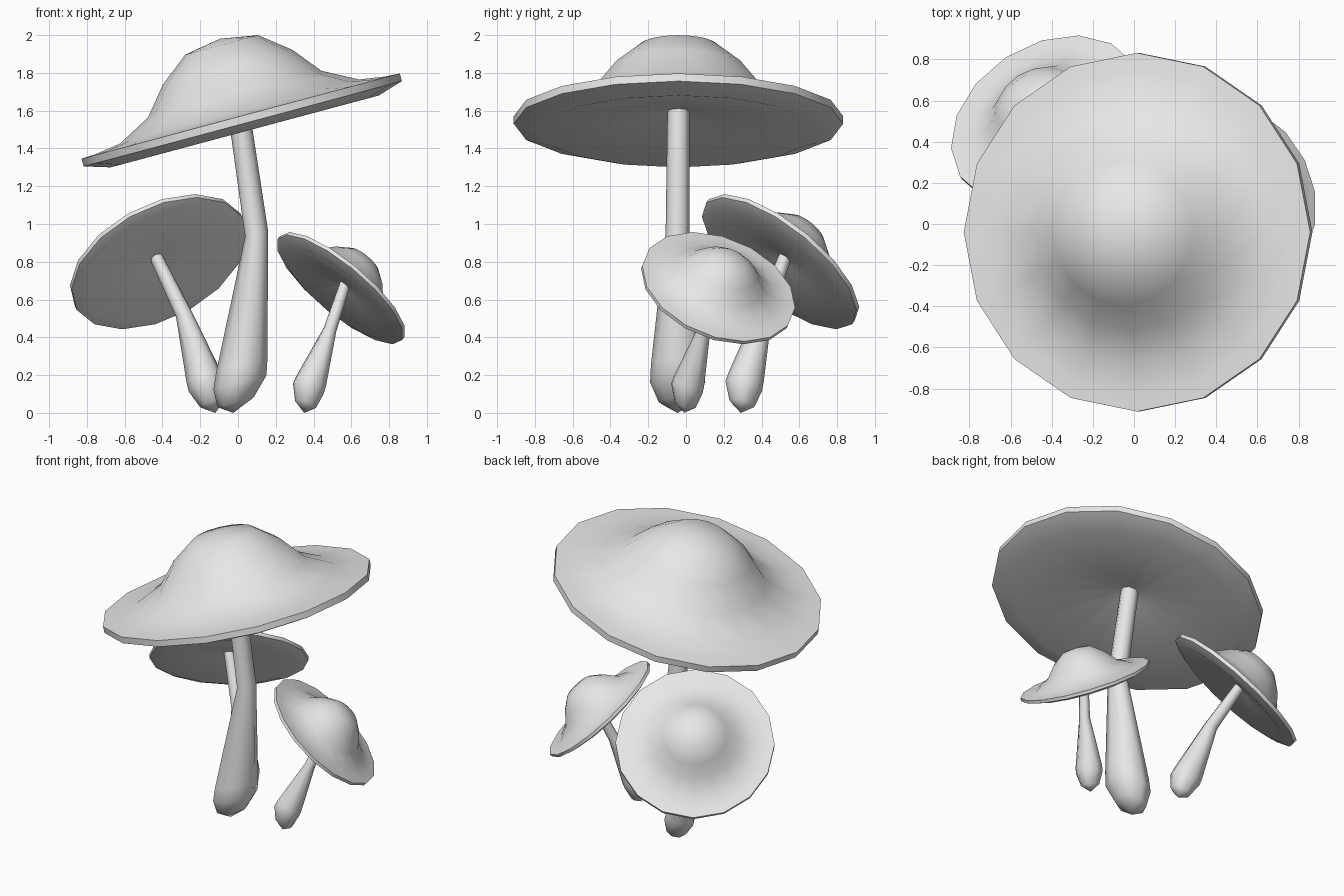
import bpy
import bmesh
import math
from mathutils import Vector

cube = bpy.data.objects.get("Cube")
if cube:
    bpy.data.objects.remove(cube, do_unlink=True)

grey = bpy.data.materials.new("plain_grey")
grey.use_nodes = True
grey.diffuse_color = (0.8, 0.8, 0.8, 1)
grey.node_tree.nodes["Principled BSDF"].inputs["Base Color"].default_value = grey.diffuse_color

# Cap cross-section (radius, height): dome, flared brim, rounded lip, underside
CAP = [(0, 0.446), (0.2, 0.412), (0.355, 0.29), (0.475, 0.143), (0.655, 0.047),
       (0.79, 0.027), (0.872, 0.022), (0.872, -0.02), (0.735, -0.062),
       (0.085, 0.045), (0, 0.055)]


def skin_rings(name, rings, axis, sides):
    """Join round sections (centre, radius), all square to one axis, into a solid."""
    axis = axis.normalized()
    across = axis.cross(Vector((0, 0, 1)).cross(axis)).normalized()
    side = axis.cross(across)
    bm = bmesh.new()
    loops = []
    for centre, radius in rings:
        loop = []
        for i in range(sides):
            a = math.tau * i / sides
            loop.append(bm.verts.new(centre + radius * (across * math.cos(a) + side * math.sin(a))))
        loops.append(loop)
    for low, high in zip(loops, loops[1:]):
        for i in range(sides):
            j = (i + 1) % sides
            bm.faces.new((low[i], low[j], high[j], high[i]))
    bmesh.ops.remove_doubles(bm, verts=bm.verts, dist=0.0001)
    bmesh.ops.recalc_face_normals(bm, faces=bm.faces)
    mesh = bpy.data.meshes.new(name)
    bm.to_mesh(mesh)
    bm.free()
    mesh.materials.append(grey)
    obj = bpy.data.objects.new(name, mesh)
    bpy.context.collection.objects.link(obj)
    bpy.ops.object.select_all(action="DESELECT")
    obj.select_set(True)
    bpy.context.view_layer.objects.active = obj
    bpy.ops.object.shade_smooth_by_angle(angle=math.radians(70))


def mushroom(name, centre, normal, scale, knee, foot, tip, radii, stem_axis=None):
    centre, knee, foot, tip = map(Vector, (centre, knee, foot, tip))
    normal = Vector(normal).normalized()
    skin_rings(name + "_cap", [(centre + normal * h * scale, r * scale) for r, h in CAP], normal, 16)
    # Stem: thin neck, slight bend, swollen foot closing to a point
    neck_r, knee_r, foot_r = radii
    top = centre + normal * 0.08 * scale
    rings = [(top, 0), (top, neck_r), (knee, knee_r), (foot.lerp(knee, 0.12), foot_r * 0.97),
             (foot, foot_r), (foot.lerp(tip, 0.65), foot_r * 0.68), (tip, 0)]
    skin_rings(name + "_stem", rings, Vector(stem_axis) if stem_axis else knee - foot, 8)


mushroom("large", (0.02, -0.04, 1.55), (-0.259, 0, 0.966), 1.0,
         (0.098, -0.045, 0.95), (0.01, -0.045, 0.16), (-0.025, -0.045, 0),
         (0.058, 0.063, 0.145), stem_axis=(-0.259, 0, 0.966))
mushroom("back", (-0.42, 0.5, 0.8), (-0.38, 0.58, 0.72), 0.577,
         (-0.285, 0.41, 0.52), (-0.165, 0.305, 0.14), (-0.12, 0.29, 0),
         (0.035, 0.045, 0.1))
mushroom("small", (0.545, 0.17, 0.66), (0.61, 0.3, 0.73), 0.487,
         (0.487, 0.095, 0.44), (0.373, 0.005, 0.13), (0.35, -0.01, 0),
         (0.03, 0.035, 0.087))
